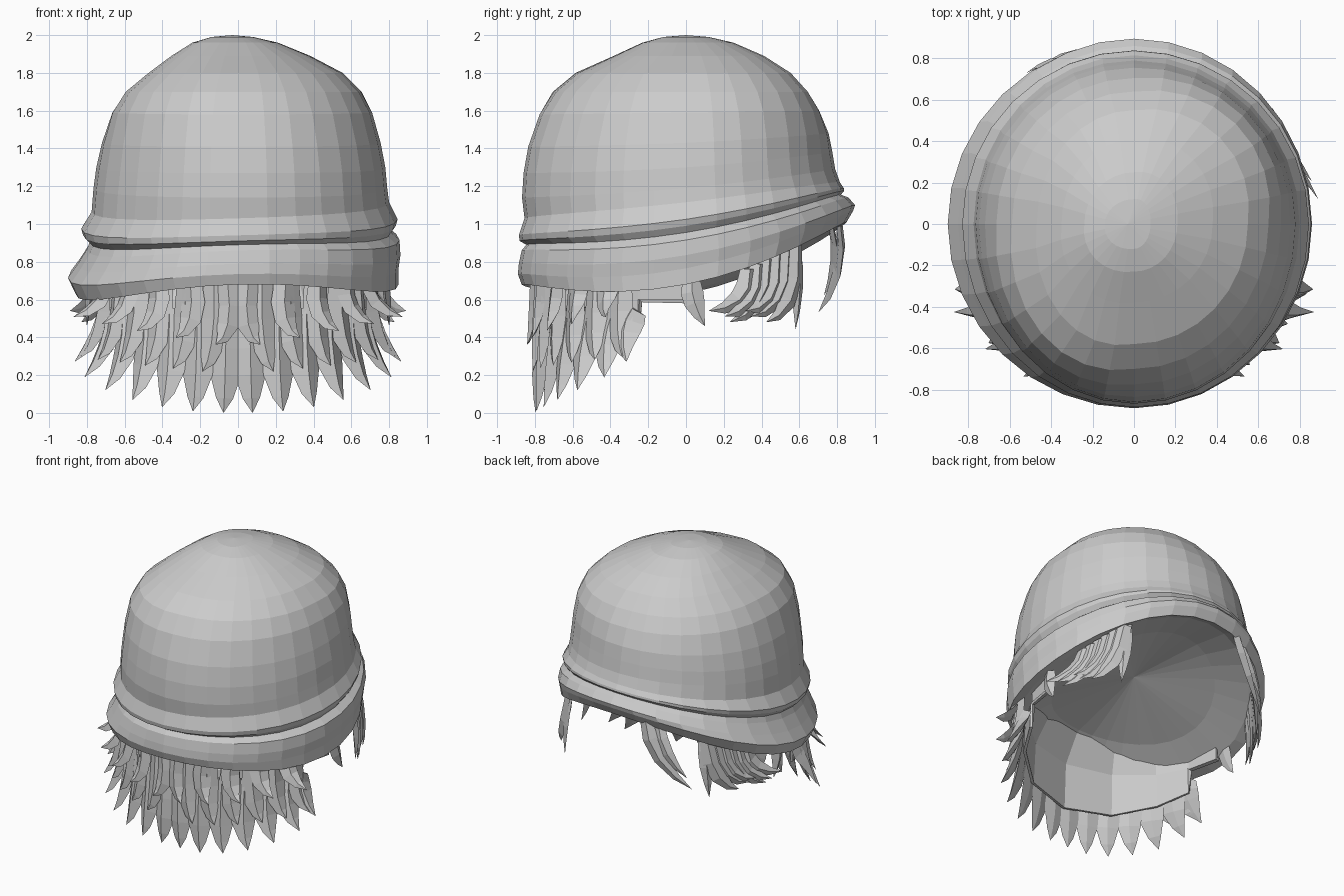
import bpy, bmesh, math
from mathutils import Vector

if "Cube" in bpy.data.objects:
    bpy.data.objects.remove(bpy.data.objects["Cube"])

SEG = 32


def finish(name, bm):
    bmesh.ops.recalc_face_normals(bm, faces=bm.faces)
    mesh = bpy.data.meshes.new(name)
    bm.to_mesh(mesh)
    bm.free()
    ob = bpy.data.objects.new(name, mesh)
    bpy.context.collection.objects.link(ob)
    return ob


def polar(phi, r, z):
    """Point at phi degrees from the front, going towards the right side."""
    a = math.radians(phi)
    return Vector((r * math.sin(a), -r * math.cos(a), z))


def ring(bm, xl, xr, yf, yb, zf, zs, zb):
    """Lopsided oval; heights given at front, sides and back."""
    out = []
    bulge = max(0, min(.07, (zs - 1.35) * .2))
    for i in range(SEG):
        a = 2 * math.pi * i / SEG
        c, s = math.cos(a), math.sin(a)
        k = 1 + bulge * max(0, math.sin(2 * a))  # fuller on one diagonal
        lean = 0.025 * c if zs < 1.1 else 0
        z = zs + (zb - zf) / 2 * s + ((zf + zb) / 2 - zs) * s * s + lean
        out.append(bm.verts.new((k * c * (xr if c > 0 else xl), k * s * (yb if s > 0 else yf), z)))
    return out


# Hat: dome, upper fold, groove, rolled brim and closed underside
rings = [
    (.14, .08, .12, .12, 1.99, 1.99, 1.99),
    (.24, .21, .23, .25, 1.96, 1.96, 1.96),
    (.35, .38, .38, .41, 1.89, 1.89, 1.89),
    (.47, .55, .58, .55, 1.80, 1.80, 1.80),
    (.59, .65, .70, .64, 1.70, 1.70, 1.70),
    (.665, .71, .775, .705, 1.58, 1.59, 1.60),
    (.72, .755, .835, .755, 1.41, 1.43, 1.48),
    (.75, .78, .86, .775, 1.27, 1.30, 1.38),
    (.765, .79, .868, .79, 1.14, 1.19, 1.29),
    (.775, .80, .855, .815, 1.03, 1.09, 1.22),
    (.83, .845, .885, .835, .94, 1.00, 1.19),
    (.82, .835, .88, .838, .91, .965, 1.175),
    (.785, .81, .845, .82, .89, .93, 1.155),
    (.80, .855, .87, .86, .86, .89, 1.14),
    (.85, .86, .885, .895, .79, .81, 1.10),
    (.90, .85, .89, .885, .735, .74, 1.07),
    (.86, .85, .87, .85, .68, .655, 1.01),
    (.78, .78, .80, .79, .70, .67, 1.03),
    (.55, .55, .58, .55, .80, .79, 1.03),
]
bm = bmesh.new()
loops = [ring(bm, *r) for r in rings]
for a, b in zip(loops, loops[1:]):
    for i in range(SEG):
        j = (i + 1) % SEG
        bm.faces.new((a[i], a[j], b[j], b[i]))
top, inside = bm.verts.new((-.03, 0, 2.0)), bm.verts.new((0, 0, .96))
for i in range(SEG):
    j = (i + 1) % SEG
    bm.faces.new((top, loops[0][i], loops[0][j]))
    bm.faces.new((inside, loops[-1][i], loops[-1][j]))
finish("hat", bm)


# Hair: pointed ridged blades on a bent path, made on the given sides
def strand(bm, root, bend, tip, width, sides=(1, -1)):
    for m in sides:
        p0, p1, p2 = (Vector((v[0] * m, v[1], v[2])) for v in (root, bend, tip))
        prev = None
        for t, k in ((0, .8), (.3, 1), (.55, .9), (.8, .5)):
            p = p0 * (1 - t) ** 2 + p1 * 2 * t * (1 - t) + p2 * t * t
            d = ((p1 - p0) * (1 - t) + (p2 - p1) * t).normalized()
            out = Vector((p.x, p.y, 0)).normalized()
            side = d.cross(out).normalized() * width * k / 2
            nrm = side.cross(d).normalized() * width * k
            nrm *= 1 if nrm.dot(out) > 0 else -1
            sec = [bm.verts.new(q) for q in
                   (p + side, p + nrm * .25, p - side, p - nrm * .08)]
            if prev:
                for i in range(4):
                    j = (i + 1) % 4
                    bm.faces.new((prev[i], prev[j], sec[j], sec[i]))
            else:
                bm.faces.new(sec)
            prev = sec
        end = bm.verts.new(p2)
        for i in range(4):
            bm.faces.new((prev[i], prev[(i + 1) % 4], end))


# Curtain wall behind the fringe, leaning inwards at the top
bm = bmesh.new()
prev = None
for phi, low in ((-90, .60), (-71, .60), (-70, .42), (-52, .36), (-28, .29), (0, .26),
                 (28, .29), (52, .36), (70, .42), (71, .60), (90, .60)):
    lean = .62 + .12 * min(1, (phi / 70) ** 2)
    col = [bm.verts.new(polar(phi, r, z)) for r, z in ((lean, .80), (.74, .60), (.755, low))]
    if prev:
        for i in range(2):
            bm.faces.new((prev[i], col[i], col[i + 1], prev[i + 1]))
    prev = col
wall = finish("hair_curtain", bm)
mod = wall.modifiers.new("thickness", 'SOLIDIFY')
mod.thickness = .02

# Long fringe layers, from the lowest to the uppermost
bm = bmesh.new()
for i in range(7):
    phi = min(5.5 + 11.3 * i, 70)
    low = .0075 * i * i
    strand(bm, polar(phi - 1, .76, .55), polar(phi - 1 - i * .8, .77, .17 + low),
           polar(phi, .80 + .027 * min(i, 4.5), low), .18)
finish("fringe_lower", bm)

bm = bmesh.new()
for i in range(6):
    phi = 12 + 11 * i
    low = .22 + .015 * i
    strand(bm, polar(phi - 3, .78, .70), polar(phi - 4, .78, low + .1),
           polar(phi + 1, .83 + .014 * i, low), .15)
finish("fringe_middle", bm)

bm = bmesh.new()
for i in range(5):
    phi = 6 + 14 * i
    low = .36 + .037 * i
    strand(bm, polar(phi - 2, .80, .73), polar(phi - 5, .79, low + .06),
           polar(phi + 2, .85 + .03 * i, low), .13)
finish("fringe_upper", bm)

# Side locks swept towards the front in a loose fan
bm = bmesh.new()
for k in range(6):
    strand(bm, (.72 - .03 * k, .33 + .05 * k, .76 + .026 * k),
           (.74 - .022 * k, .34 + .05 * k, .56 - .004 * k),
           (.89 - .03 * k, .12 + .055 * k + .03 * (k % 2), .54 - .03 * (k % 3)), .12)
strand(bm, (.55, .57, .92), (.58, .60, .7), (.60, .58, .44), .10)
strand(bm, (.77, .03, .70), (.78, .02, .60), (.80, .10, .46), .12)
finish("side_locks", bm)

# Thin locks at the back, on the left only
bm = bmesh.new()
strand(bm, (.22, .80, 1.06), (.28, .86, .75), (.54, .70, .53), .11, (-1,))
strand(bm, (.30, .76, 1.02), (.36, .82, .80), (.52, .73, .62), .09, (-1,))
finish("back_locks", bm)
